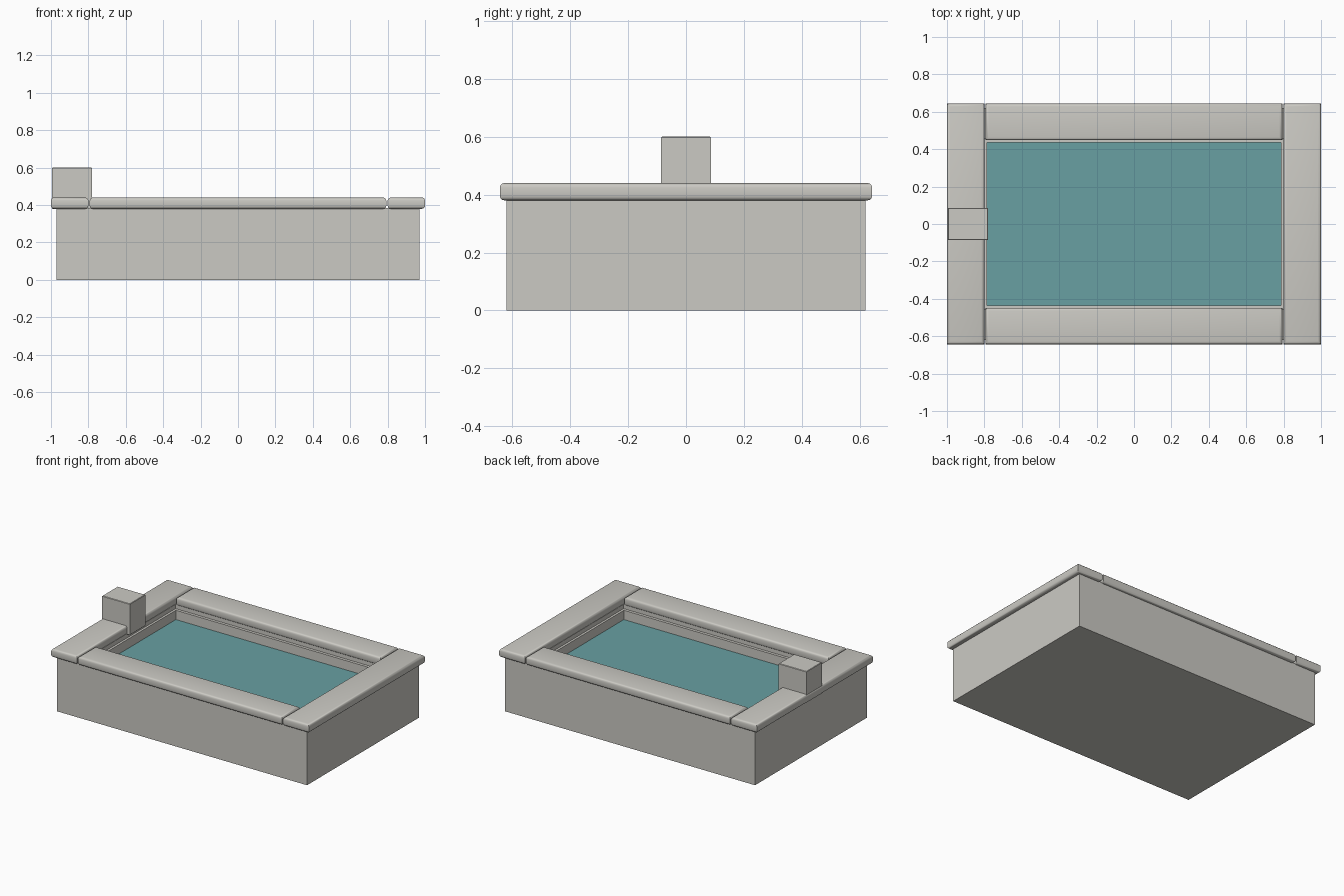
import bpy, bmesh
from mathutils import Vector

cube = bpy.data.objects.get("Cube")
if cube:
    bpy.data.objects.remove(cube, do_unlink=True)


def make_material(name, rgb):
    mat = bpy.data.materials.new(name)
    mat.use_nodes = True
    color = (*rgb, 1)
    mat.diffuse_color = color
    mat.node_tree.nodes["Principled BSDF"].inputs["Base Color"].default_value = color
    return mat


stone = make_material("pale_stone", (0.6, 0.59, 0.55))
blue = make_material("pool_water", (0.14, 0.35, 0.36))


def finish(name, bm, mat):
    bmesh.ops.recalc_face_normals(bm, faces=bm.faces)
    mesh = bpy.data.meshes.new(name)
    bm.to_mesh(mesh)
    bm.free()
    mesh.materials.append(mat)
    obj = bpy.data.objects.new(name, mesh)
    bpy.context.collection.objects.link(obj)
    return obj


def box(name, low, high, mat, radius=0, segments=1):
    """Box between two corners, with optional rounding of its level edges."""
    low, high = Vector(low), Vector(high)
    bm = bmesh.new()
    bmesh.ops.create_cube(bm, size=1)
    bmesh.ops.scale(bm, vec=high - low, verts=bm.verts)
    bmesh.ops.translate(bm, vec=(low + high) / 2, verts=bm.verts)
    if radius:
        level = [e for e in bm.edges
                 if abs(e.verts[0].co.z - e.verts[1].co.z) < 0.001]
        bmesh.ops.bevel(bm, geom=level, offset=radius, segments=segments,
                        profile=0.5, affect='EDGES')
    return finish(name, bm, mat)


def ring(bm, x, y, z):
    return [bm.verts.new((sx * x, sy * y, z))
            for sx, sy in ((-1, -1), (1, -1), (1, 1), (-1, 1))]


# Basin: outer walls, top, stepped inner walls and floor
bm = bmesh.new()
rings = [ring(bm, *size) for size in (
    (0.97, 0.62, 0), (0.97, 0.62, 0.385), (0.803, 0.455, 0.385),
    (0.803, 0.455, 0.355), (0.787, 0.435, 0.355), (0.787, 0.435, 0.06))]
bm.faces.new(rings[0])
bm.faces.new(rings[-1])
for a, b in zip(rings, rings[1:]):
    for i in range(4):
        j = (i + 1) % 4
        bm.faces.new((a[i], a[j], b[j], b[i]))
finish("basin", bm, stone)

# Water
box("water", (-0.787, -0.435, 0.06), (0.787, 0.435, 0.29), blue)

# Coping slabs
bottom, top = 0.38, 0.44
slabs = {
    "right_coping": ((-1, -0.643), (-0.8, 0.643)),
    "left_coping": ((0.8, -0.643), (1, 0.643)),
    "front_coping": ((-0.793, -0.643), (0.793, -0.448)),
    "back_coping": ((-0.793, 0.448), (0.793, 0.643)),
}
for name, (low, high) in slabs.items():
    slab = box(name, (*low, bottom), (*high, top), stone, 0.016, 3)
    bpy.ops.object.select_all(action='DESELECT')
    slab.select_set(True)
    bpy.context.view_layer.objects.active = slab
    bpy.ops.object.shade_smooth_by_angle(angle=0.61)

# Spout block overhanging the water
box("spout_block", (-0.995, -0.086, 0.38), (-0.78, 0.086, 0.6), stone, 0.003)
